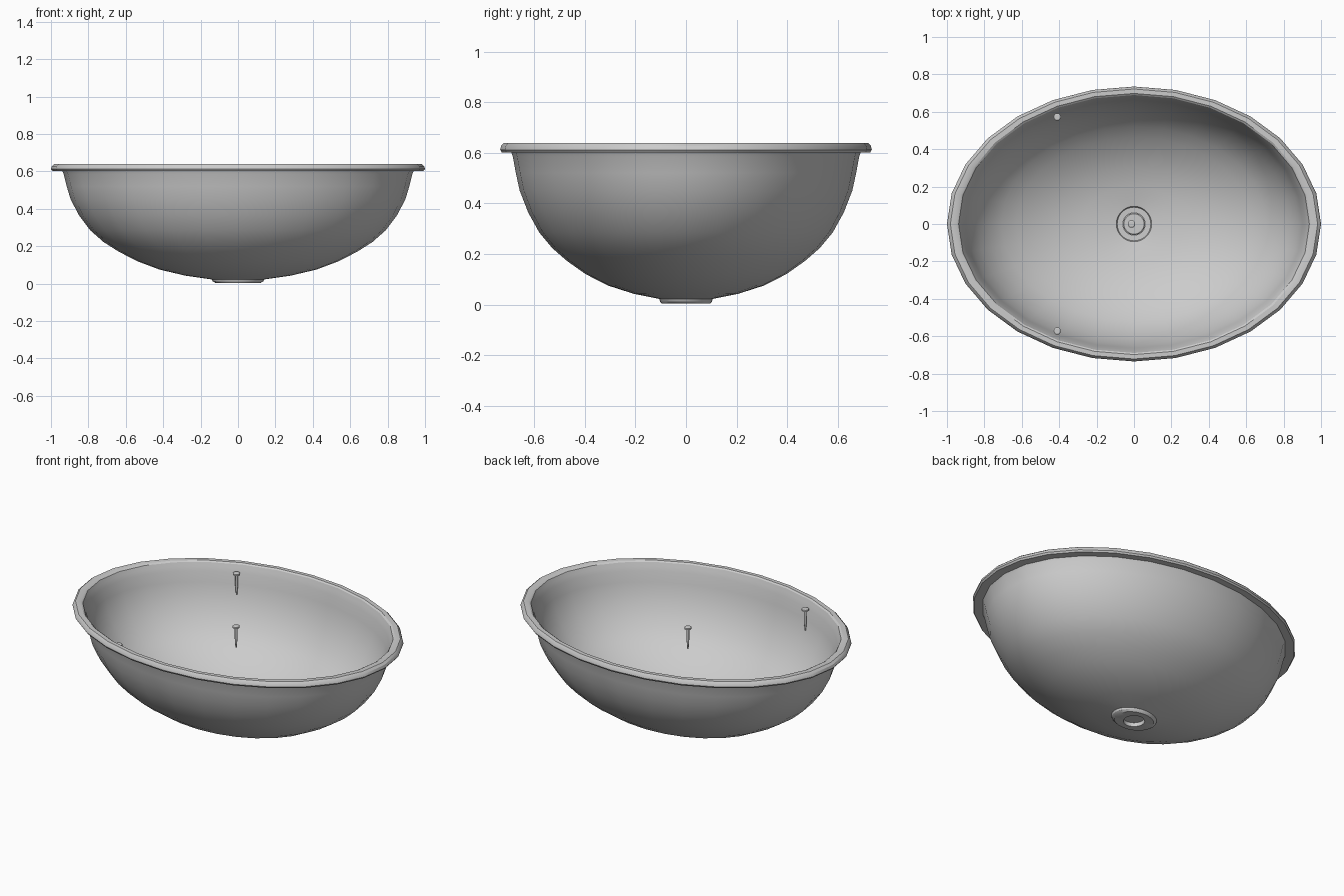
import bpy, bmesh, math

cube = bpy.data.objects.get("Cube")
if cube:
    bpy.data.objects.remove(cube, do_unlink=True)

SQUASH = 0.735  # oval depth compared with width

grey = bpy.data.materials.new("porcelain_grey")
grey.use_nodes = True
grey.diffuse_color = (0.6, 0.6, 0.6, 1)
grey.node_tree.nodes["Principled BSDF"].inputs["Base Color"].default_value = (0.6, 0.6, 0.6, 1)


def revolve(name, profile, sides, closed=False, location=(0, 0, 0)):
    """Sweep (x radius, y radius, z) points around z; open profiles get end caps."""
    bm = bmesh.new()
    rings = []
    for rx, ry, z in profile:
        angles = [math.tau * i / sides for i in range(sides)]
        rings.append([bm.verts.new((rx * math.cos(a), ry * math.sin(a), z)) for a in angles])
    pairs = list(zip(rings, rings[1:]))
    if closed:
        pairs.append((rings[-1], rings[0]))
    else:
        bm.faces.new(rings[0])
        bm.faces.new(rings[-1])
    for low, high in pairs:
        for i in range(sides):
            j = (i + 1) % sides
            bm.faces.new((low[i], low[j], high[j], high[i]))
    bmesh.ops.recalc_face_normals(bm, faces=bm.faces)
    mesh = bpy.data.meshes.new(name)
    bm.to_mesh(mesh)
    bm.free()
    mesh.materials.append(grey)
    obj = bpy.data.objects.new(name, mesh)
    obj.location = location
    bpy.context.collection.objects.link(obj)
    bpy.ops.object.select_all(action="DESELECT")
    obj.select_set(True)
    bpy.context.view_layer.objects.active = obj
    bpy.ops.object.shade_smooth_by_angle(angle=math.radians(32))
    return obj


def oval(points):
    return [(r, r * SQUASH, z) for r, z in points]


# Basin: outer wall, rolled rim, inner wall and drain well in one closed section
wall = [(0.28, 0.042), (0.42, 0.075), (0.54, 0.12), (0.64, 0.172), (0.72, 0.223),
        (0.79, 0.285), (0.85, 0.365), (0.895, 0.45), (0.916, 0.52), (0.932, 0.585)]
inner_wall = [(r * 0.985, z + 0.022 * (1 - z / 0.6)) for r, z in wall]
foot = [(0.06, 0.06, 0.003), (0.12, 0.095, 0.003), (0.135, 0.103, 0.012), (0.14, 0.105, 0.022)]
rim = [(0.94, 0.602), (0.992, 0.602), (1.0, 0.612), (0.995, 0.628),
       (0.982, 0.639), (0.95, 0.639), (0.938, 0.632), (0.928, 0.61)]
well = [(0.12, 0.11, 0.046), (0.095, 0.095, 0.043), (0.09, 0.09, 0.036), (0.06, 0.06, 0.035)]
revolve("basin", foot + oval(wall + rim + inner_wall[::-1]) + well, 28, closed=True)

# Drain plug closing the well
revolve("drain_plug", [(r, r, z) for r, z in [(0.059, 0.026), (0.059, 0.034), (0.054, 0.038)]], 28)

# Three tapered mounting pins with flat heads
pin = [(r, r, z) for r, z in [(0.004, 0), (0.008, 0.06), (0.008, 0.118), (0.02, 0.122), (0.02, 0.132), (0.014, 0.136)]]
for name, x, y in [("centre_pin", -0.013, 0), ("back_pin", -0.41, 0.572), ("front_pin", -0.41, -0.572)]:
    revolve(name, pin, 12, location=(x, y, 0.466))
